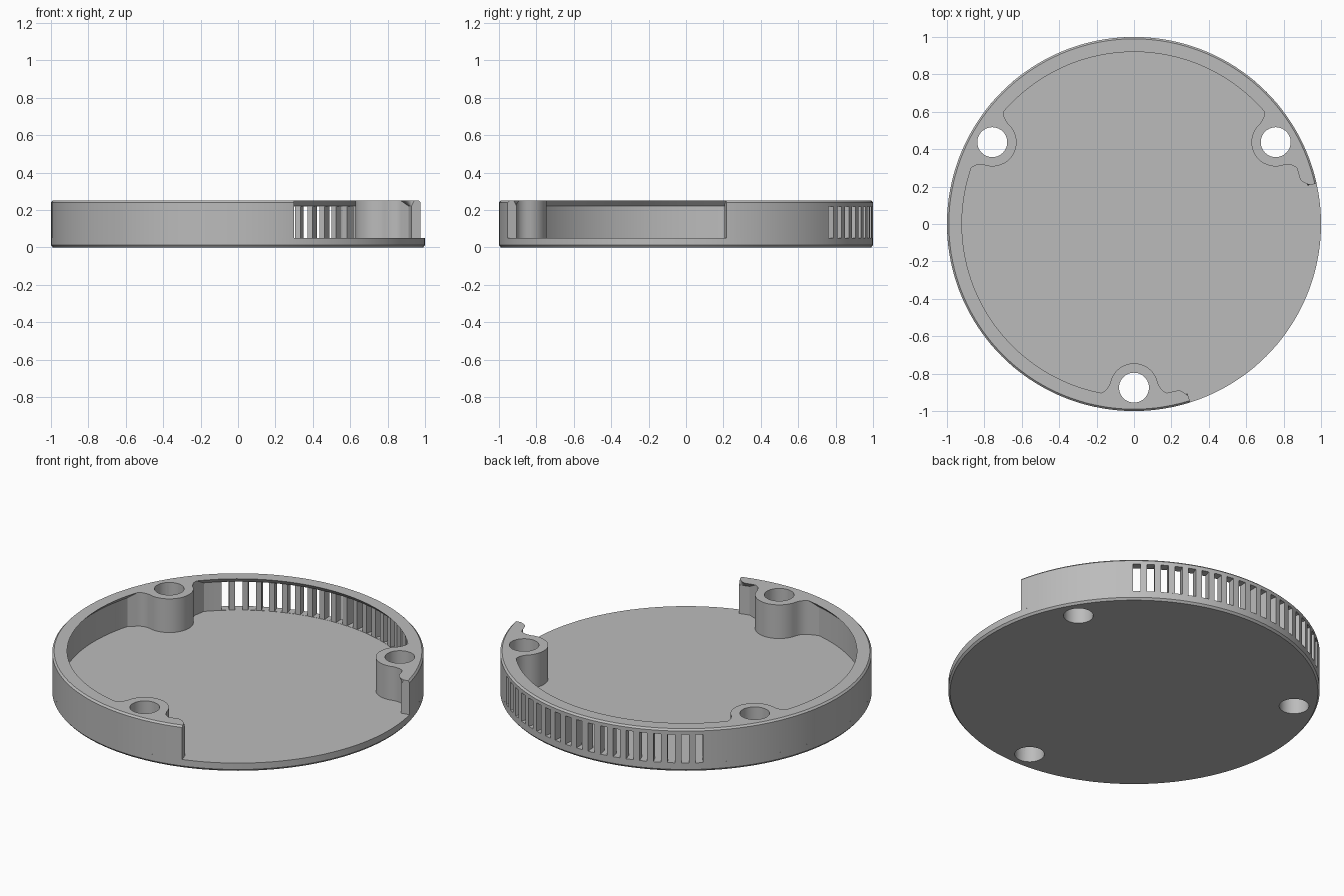
import bpy, bmesh
from math import sin, cos, radians, pi
from mathutils import Matrix

cube = bpy.data.objects.get("Cube")
if cube:
    bpy.data.objects.remove(cube, do_unlink=True)

FLOOR, TOP, INNER, LIP = 0.05, 0.25, 0.95, 0.92
BOSS_R = 0.875
BOSS_ANGLES = (30, 150, 270)
START, END = 12.5, 287.5

grey = bpy.data.materials.new("grey plastic")
grey.use_nodes = True
grey.diffuse_color = (0.5, 0.5, 0.5, 1)
grey.node_tree.nodes["Principled BSDF"].inputs["Base Color"].default_value = grey.diffuse_color


def make(name, bm):
    bmesh.ops.recalc_face_normals(bm, faces=bm.faces[:])
    mesh = bpy.data.meshes.new(name)
    bm.to_mesh(mesh)
    bm.free()
    mesh.materials.append(grey)
    obj = bpy.data.objects.new(name, mesh)
    bpy.context.collection.objects.link(obj)
    return obj


def activate(obj):
    bpy.ops.object.select_all(action="DESELECT")
    obj.select_set(True)
    bpy.context.view_layer.objects.active = obj


def cut(obj, cutter):
    activate(obj)
    mod = obj.modifiers.new("cut", "BOOLEAN")
    mod.operation, mod.solver, mod.object = "DIFFERENCE", "EXACT", cutter
    bpy.ops.object.modifier_apply(modifier=mod.name)


def bridge(bm, rings, closed):
    """Skin successive rings of vertices; cap both ends of an open run."""
    count = len(rings[0])
    for a, b in zip(rings, rings[1:]):
        for i in range(count):
            j = (i + 1) % count
            bm.faces.new((a[i], a[j], b[j], b[i]))
    if closed:
        bm.faces.new(rings[0])
        bm.faces.new(rings[-1])


# Base plate with a chamfered lower edge
bm = bmesh.new()
rings = []
for r, z in ((0.99, 0), (1, 0.012), (1, FLOOR)):
    rings.append([bm.verts.new((r * cos(2 * pi * i / 144), r * sin(2 * pi * i / 144), z))
                  for i in range(144)])
bridge(bm, rings, True)
base_plate = make("base_plate", bm)

# Open rim wall with an overhanging lip that tapers away at both ends
bm = bmesh.new()
rings = []
ends = (0, 0.5, 1, 1.5, 2, 2.5)
middle = [START + 3 + i * (END - START - 6) / 110 for i in range(111)]
angles = [START + e for e in ends] + middle + [END - e for e in reversed(ends)]
for deg in angles:
    fade = max(0, 1 - min(deg - START, END - deg) / 3)
    lip = LIP + 0.045 * fade ** 2
    profile = ((INNER, FLOOR), (1, FLOOR), (1, 0.24), (0.99, TOP), (lip, TOP), (INNER, 0.22))
    a = radians(deg)
    rings.append([bm.verts.new((r * cos(a), r * sin(a), z)) for r, z in profile])
bridge(bm, rings, True)
rim_wall = make("rim_wall", bm)

# Screw bosses: rounded nose flaring into the wall, outer side buried in it
half = [(0.13 * sin(radians(d)), 0.13 * cos(radians(d))) for d in range(10, 81, 10)]
half += [(0.137, 0.005), (0.149, -0.012), (0.165, -0.024), (0.18, -0.03), (0.24, -0.052)]
outline = [(-u, v) for u, v in reversed(half)] + [(0, 0.13)] + half
for d in range(14, -15, -2):
    outline.append((0.975 * sin(radians(d)), BOSS_R - 0.975 * cos(radians(d))))
bosses = []
for n, deg in enumerate(BOSS_ANGLES):
    bm = bmesh.new()
    turn = Matrix.Rotation(radians(deg), 3, "Z")
    rings = []
    for z in (FLOOR, TOP):
        ring = [bm.verts.new((BOSS_R - v, u, z)) for u, v in outline]
        rings.append(ring)
    bridge(bm, rings, True)
    bmesh.ops.rotate(bm, verts=bm.verts[:], matrix=turn)
    bosses.append(make(f"screw_boss_{n + 1}", bm))

# Cutter for the screw holes
bm = bmesh.new()
for deg in BOSS_ANGLES:
    a = radians(deg)
    bmesh.ops.create_cone(bm, cap_ends=True, segments=40, radius1=0.08, radius2=0.08, depth=1,
                          matrix=Matrix.Translation((BOSS_R * cos(a), BOSS_R * sin(a), 0.1)))
hole_cutter = make("hole_cutter", bm)

# Cutter for the vent slots along the back
bm = bmesh.new()
for i in range(-9, 10):
    matrix = (Matrix.Rotation(radians(90 + i * 4.35), 4, "Z")
              @ Matrix.Translation((0.98, 0, (FLOOR + 0.22) / 2))
              @ Matrix.Diagonal((0.14, 0.041, 0.168, 1)))
    bmesh.ops.create_cube(bm, size=1, matrix=matrix)
vent_cutter = make("vent_cutter", bm)

for part in (base_plate, rim_wall, *bosses):
    cut(part, hole_cutter)
cut(rim_wall, vent_cutter)
for cutter in (hole_cutter, vent_cutter):
    bpy.data.objects.remove(cutter, do_unlink=True)

for part in (base_plate, rim_wall, *bosses):
    activate(part)
    bpy.ops.object.shade_smooth_by_angle(angle=radians(25))
